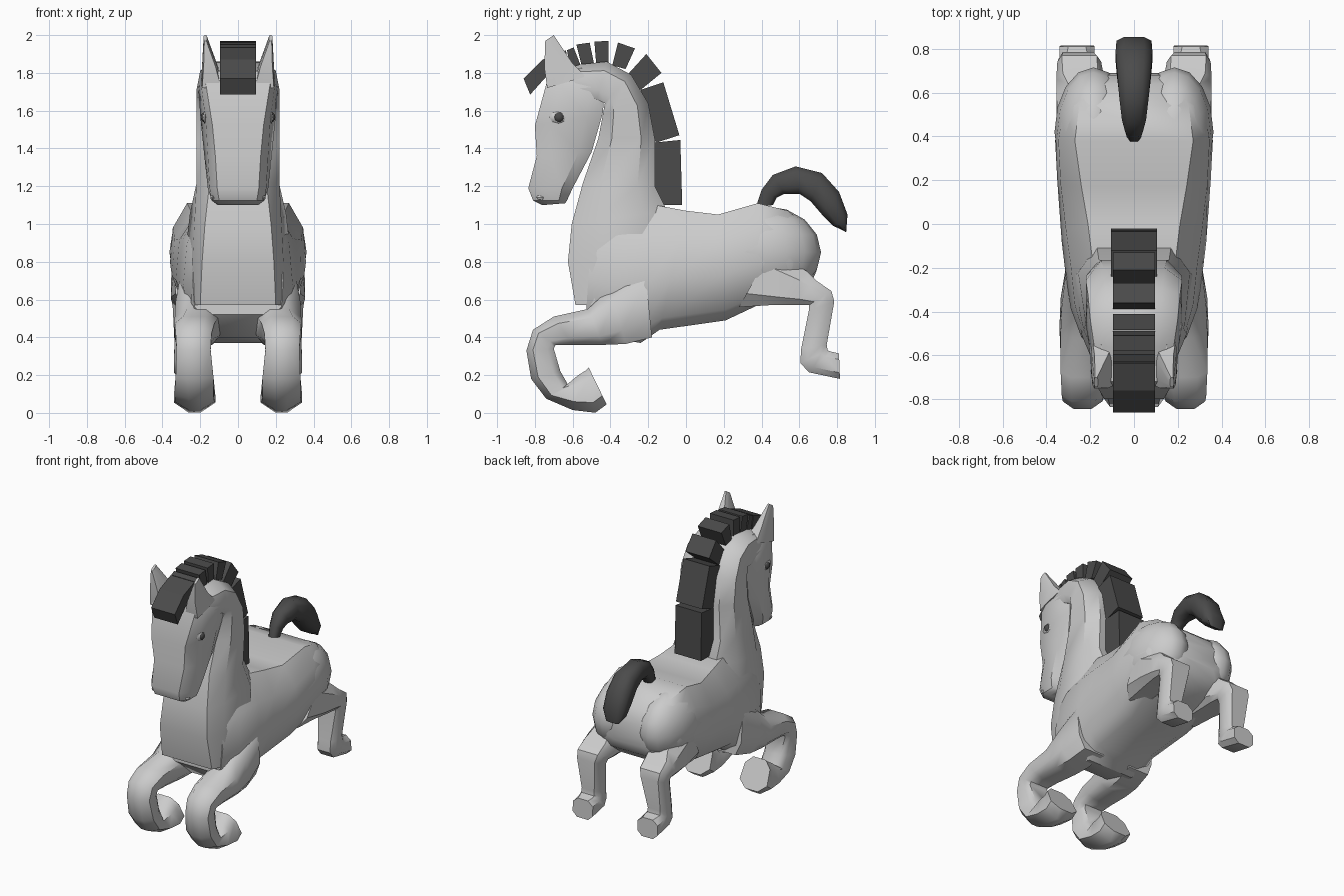
import bpy, bmesh, math
from mathutils import Matrix, Vector

dark = bpy.data.materials.new("dark_hair")
dark.diffuse_color = (0.07, 0.07, 0.07, 1)


def finish(name, bm, mirror=False, mat=None, angle=38):
    bmesh.ops.recalc_face_normals(bm, faces=bm.faces)
    me = bpy.data.meshes.new(name)
    bm.to_mesh(me)
    bm.free()
    ob = bpy.data.objects.new(name, me)
    bpy.context.collection.objects.link(ob)
    if mat:
        me.materials.append(mat)
    if mirror:
        m = ob.modifiers.new("mirror", 'MIRROR')
        m.use_clip = False
        m.use_mirror_merge = False
    if angle:
        bpy.ops.object.select_all(action='DESELECT')
        ob.select_set(True)
        bpy.context.view_layer.objects.active = ob
        bpy.ops.object.shade_smooth_by_angle(angle=math.radians(angle))
    return ob


def loft(name, sections, levels=(0, .24, .76, 1), **kw):
    """Rings each spanning two side-view points p and q:
    (py, pz, qy, qz, centre x, half-widths at the levels from p to q)"""
    bm = bmesh.new()
    rings = []
    for py, pz, qy, qz, cx, w in sections:
        if not isinstance(w, tuple):
            w = (w * .55, w, w, w * .55)
        p, q = Vector((cx, py, pz)), Vector((cx, qy, qz))
        pts = list(zip(levels, w))
        pts += [(t, -s) for t, s in reversed(pts)]
        rings.append([bm.verts.new(p.lerp(q, t) + Vector((s, 0, 0))) for t, s in pts])
    n = len(rings[0])
    for a, b in zip(rings, rings[1:]):
        for i in range(n):
            j = (i + 1) % n
            bm.faces.new((a[i], a[j], b[j], b[i]))
    bm.faces.new(rings[0])
    bm.faces.new(rings[-1])
    return finish(name, bm, **kw)


def ball(name, centre, radii, seg=16, **kw):
    bm = bmesh.new()
    bmesh.ops.create_uvsphere(bm, u_segments=seg, v_segments=seg // 2, radius=1,
                              matrix=Matrix.LocRotScale(centre, None, radii))
    return finish(name, bm, mirror=True, **kw)


def slab(name, profile, half):
    """Side-view profile extruded across x"""
    bm = bmesh.new()
    f = bm.faces.new([bm.verts.new((-half, y, z)) for y, z in profile])
    r = bmesh.ops.extrude_face_region(bm, geom=[f])
    bmesh.ops.translate(bm, vec=(2 * half, 0, 0),
                        verts=[v for v in r["geom"] if isinstance(v, bmesh.types.BMVert)])
    return finish(name, bm, mat=dark, angle=0)


# Torso, belly to back
loft("torso", [
    (-.53, .52, -.50, .95, 0, (.19, .23, .24, .23, .16)),
    (-.40, .40, -.36, 1.06, 0, (.20, .26, .29, .27, .17)),
    (-.24, .37, -.16, 1.10, 0, (.18, .27, .315, .29, .19)),
    (-.14, .44, .00, 1.07, 0, (.18, .27, .33, .31, .21)),
    (.21, .49, .17, 1.05, 0, (.19, .28, .35, .335, .24)),
    (.38, .57, .38, 1.11, 0, (.22, .31, .36, .345, .27)),
    (.56, .60, .54, 1.07, 0, (.22, .30, .34, .32, .25)),
    (.66, .68, .64, .99, 0, (.15, .22, .26, .25, .19)),
    (.69, .75, .68, .91, 0, (.10, .15, .17, .16, .13))],
    levels=(0, .1, .42, .76, 1), angle=42)

# Round haunches with a crease between them
ball("haunch", (.185, .42, .85), (.178, .295, .245))

# Chest and neck, arching over into the poll
loft("neck", [
    (-.585, .57, -.15, .57, 0, (.20, .25, .26, .20)),
    (-.625, .80, -.12, .85, 0, (.19, .24, .28, .20)),
    (-.605, 1.0, -.10, 1.07, 0, (.175, .23, .255, .17)),
    (-.545, 1.22, -.165, 1.20, 0, (.15, .22, .22, .16)),
    (-.465, 1.45, -.165, 1.45, 0, (.15, .22, .22, .15)),
    (-.44, 1.58, -.20, 1.64, 0, (.17, .22, .22, .14)),
    (-.43, 1.64, -.29, 1.79, 0, (.19, .22, .21, .13)),
    (-.47, 1.66, -.42, 1.86, 0, (.20, .22, .20, .12)),
    (-.60, 1.68, -.56, 1.845, 0, (.18, .20, .18, .11)),
    (-.70, 1.70, -.70, 1.80, 0, (.16, .17, .15, .10))])

# Head, forehead down to chin
loft("head", [
    (-.72, 1.81, -.50, 1.83, 0, (.12, .15, .15, .12)),
    (-.74, 1.74, -.43, 1.72, 0, (.17, .195, .21, .19)),
    (-.80, 1.52, -.44, 1.59, 0, (.135, .17, .20, .18)),
    (-.79, 1.36, -.50, 1.38, 0, (.12, .16, .18, .15)),
    (-.835, 1.19, -.60, 1.19, 0, (.11, .15, .16, .12)),
    (-.81, 1.125, -.63, 1.125, 0, (.10, .14, .14, .10)),
    (-.76, 1.10, -.64, 1.11, 0, (.10, .11, .11, .09))])

# Ears, eyes and nostrils
loft("ear", [
    (-.735, 1.72, -.53, 1.78, .14, (.05, .055, .055, .05)),
    (-.75, 1.83, -.60, 1.85, .15, (.032, .04, .04, .03)),
    (-.745, 1.97, -.70, 2.0, .173, .009)], mirror=True, angle=25)
ball("eye_lid", (.176, -.675, 1.565), (.012, .05, .032), seg=8)
ball("eye", (.174, -.672, 1.565), (.024, .028, .028), seg=12, mat=dark)
ball("nostril", (.135, -.77, 1.14), (.012, .022, .014), seg=8)

# Tucked front leg, shoulder to hoof
loft("front_leg", [
    (-.22, .80, -.18, .40, .19, (.06, .12, .12, .08)),
    (-.40, .66, -.32, .365, .21, (.04, .12, .125, .08)),
    (-.52, .55, -.44, .36, .22, (.05, .115, .12, .08)),
    (-.70, .51, -.60, .36, .23, (.06, .105, .105, .07)),
    (-.81, .44, -.69, .36, .235, (.05, .095, .095, .07)),
    (-.845, .33, -.70, .34, .235, (.04, .09, .09, .07)),
    (-.82, .18, -.665, .22, .23, (.04, .10, .09, .06)),
    (-.74, .075, -.625, .15, .23, (.03, .10, .09, .05)),
    (-.60, .015, -.57, .20, .23, (.03, .105, .10, .05)),
    (-.48, .001, -.53, .225, .23, (.03, .11, .10, .05)),
    (-.42, .045, -.515, .24, .23, (.05, .11, .10, .05))], mirror=True, angle=50)

# Kicked-back hind leg, thigh to hoof
loft("hind_leg", [
    (.45, .86, .28, .56, .22, (.06, .12, .11, .06)),
    (.64, .75, .44, .57, .235, .12),
    (.69, .70, .58, .57, .245, (.08, .11, .11, .08)),
    (.77, .645, .65, .57, .25, (.08, .10, .10, .08)),
    (.785, .59, .65, .54, .255, (.07, .09, .09, .07)),
    (.745, .36, .61, .34, .265, (.05, .07, .07, .05)),
    (.75, .33, .605, .265, .265, (.05, .075, .075, .05)),
    (.765, .325, .65, .215, .26, (.05, .08, .08, .05)),
    (.81, .315, .815, .18, .26, (.04, .08, .08, .045))], mirror=True)

# Arched tail
loft("tail", [
    (.37, 1.09, .46, 1.10, 0, .03),
    (.40, 1.18, .48, 1.14, 0, .04),
    (.46, 1.26, .52, 1.16, 0, .055),
    (.58, 1.305, .60, 1.16, 0, .068),
    (.72, 1.27, .66, 1.12, 0, .078),
    (.81, 1.17, .72, 1.05, 0, .084),
    (.855, 1.05, .78, .99, 0, .08),
    (.848, .955, .835, .965, 0, .05)], mat=dark, angle=60)

# Clipped mane blocks from withers to poll, then the forelock
blocks = [
    [(-.18, 1.10), (-.02, 1.10), (-.03, 1.445), (-.18, 1.43)],
    [(-.16, 1.43), (-.035, 1.47), (-.12, 1.75), (-.24, 1.71)],
    [(-.24, 1.71), (-.13, 1.80), (-.21, 1.90), (-.31, 1.79)],
    [(-.32, 1.82), (-.27, 1.93), (-.36, 1.96), (-.39, 1.84)],
    [(-.41, 1.84), (-.41, 1.97), (-.485, 1.965), (-.475, 1.84)],
    [(-.485, 1.84), (-.51, 1.96), (-.58, 1.95), (-.55, 1.83)],
    [(-.55, 1.82), (-.595, 1.935), (-.63, 1.92), (-.61, 1.81)]]
for i, profile in enumerate(blocks):
    slab(f"mane_block_{i + 1}", profile, .105 if i < 2 else .095)
slab("forelock", [(-.62, 1.80), (-.635, 1.92), (-.76, 1.87), (-.86, 1.77),
                  (-.825, 1.685), (-.74, 1.78)], .095)
